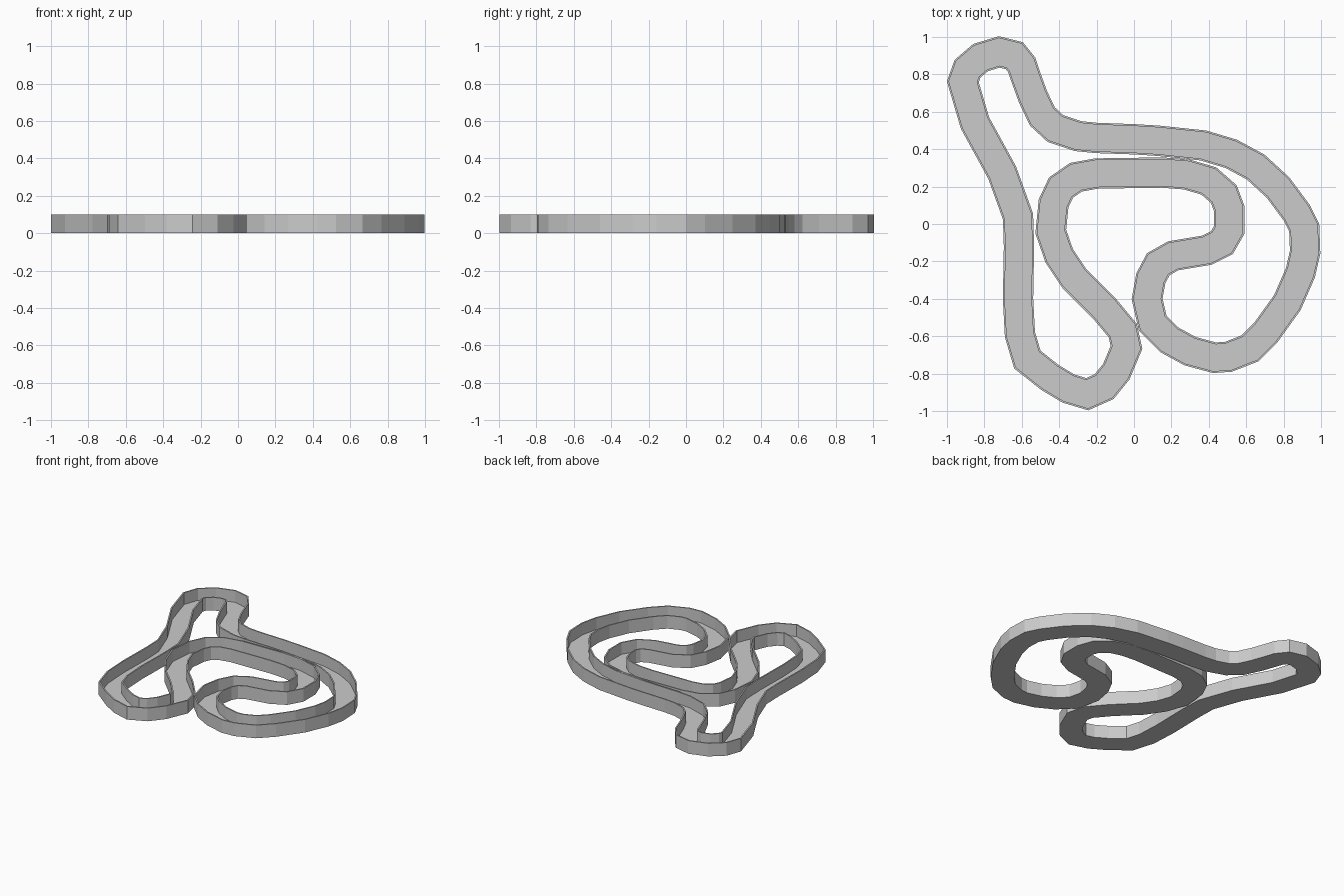
import bpy
import bmesh
from mathutils import Vector

# Remove the default cube
default_cube = bpy.data.objects.get("Cube")
if default_cube:
    bpy.data.objects.remove(default_cube, do_unlink=True)

HALF_WIDTH = 0.081
WALL = 0.01
HEIGHT = 0.1
FLOOR = 0.01

# Centre line of the circuit in hundredths of a unit, section by section
hairpin = [(-91.5, 76), (-89, 83), (-82, 89), (-72, 92), (-64, 90), (-60, 85), (-58, 79)]
back_sweep = [(-54, 68), (-49, 57.5), (-42, 51), (-30, 47), (-20, 46), (0, 45.3),
              (13, 44.5), (37, 42), (52, 37.5), (65, 30.5), (77, 19.5)]
right_bend = [(87, 6), (91, -2), (91.5, -15), (89, -26), (82, -42), (70.5, -58), (62, -66.5)]
front_bend = [(50.5, -71), (43, -71.5), (30, -68), (19, -62), (10, -53), (7, -40),
              (9, -29), (13, -21.5), (21, -17)]
inner_hook = [(39, -14), (47, -10), (51, -3), (51, 8), (48, 16), (40, 23), (28, 26.5), (15, 27.5)]
inner_straight = [(-20, 27), (-31, 25), (-39, 19.5), (-43, 11), (-44.5, -4), (-40, -17), (-32, -29)]
front_loop = [(-16, -45), (-6, -57), (-4, -66), (-9.5, -79), (-16, -87), (-25, -91),
              (-35, -88), (-45, -82), (-57, -72.5)]
left_straight = [(-61, -59), (-62, -40), (-61.5, -12), (-62, 4), (-70.5, 27.5), (-85, 54)]

sections = (hairpin, back_sweep, right_bend, front_bend,
            inner_hook, inner_straight, front_loop, left_straight)
centre_line = [Vector(point) / 100 for section in sections for point in section]


def miter(points, index):
    """Sideways vector at a corner that keeps the track width constant."""
    before, here = points[index - 1], points[index]
    after = points[(index + 1) % len(points)]
    arriving, leaving = (here - before).normalized(), (after - here).normalized()
    side_in = Vector((-arriving.y, arriving.x))
    side_out = Vector((-leaving.y, leaving.x))
    bisector = (side_in + side_out).normalized()
    return bisector / max(bisector.dot(side_in), 0.7)


def sweep(name, points, profile, material):
    """Carry a closed (sideways, up) profile around a closed path."""
    bm = bmesh.new()
    rings = []
    for index, centre in enumerate(points):
        side = miter(points, index)
        ring = []
        for offset, height in profile:
            flat = centre + side * offset
            ring.append(bm.verts.new((flat.x, flat.y, height)))
        rings.append(ring)
    count = len(profile)
    for index, ring in enumerate(rings):
        previous = rings[index - 1]
        for k in range(count):
            j = (k + 1) % count
            bm.faces.new((previous[k], previous[j], ring[j], ring[k]))
    bmesh.ops.recalc_face_normals(bm, faces=bm.faces)
    mesh = bpy.data.meshes.new(name)
    bm.to_mesh(mesh)
    bm.free()
    mesh.materials.append(material)
    obj = bpy.data.objects.new(name, mesh)
    bpy.context.collection.objects.link(obj)
    return obj


# Plain grey material
grey = bpy.data.materials.new("light_grey")
grey.use_nodes = True
colour = (0.6, 0.6, 0.6, 1)
grey.diffuse_color = colour
grey.node_tree.nodes["Principled BSDF"].inputs["Base Color"].default_value = colour

# U-shaped channel: thin floor with a thin upright wall on each side
inner = HALF_WIDTH - WALL
right_half = [(HALF_WIDTH, 0), (HALF_WIDTH, HEIGHT), (inner, HEIGHT), (inner, FLOOR)]
left_half = [(-offset, height) for offset, height in reversed(right_half)]
sweep("track_channel", centre_line, right_half + left_half, grey)
